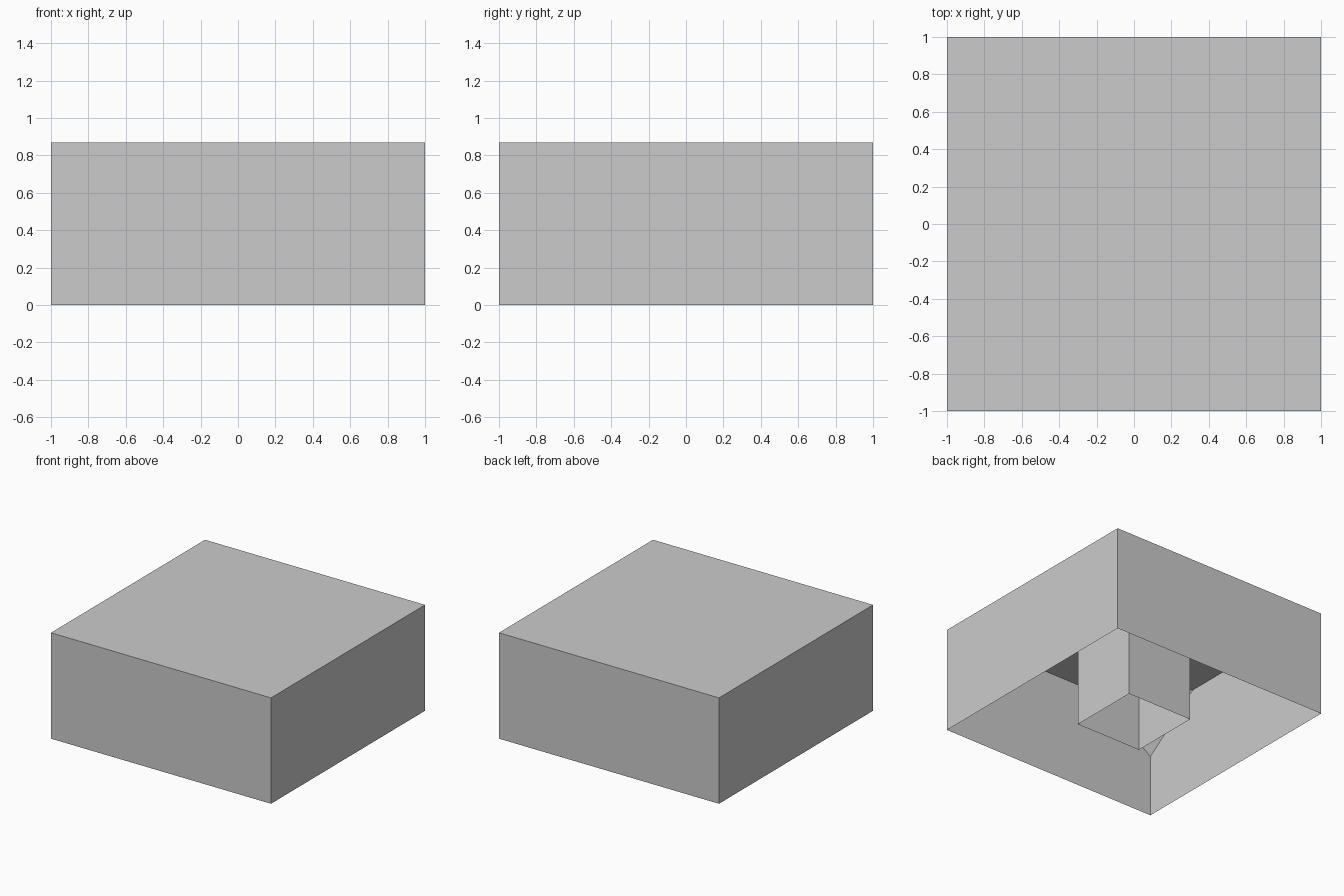
import bpy
import bmesh

if "Cube" in bpy.data.objects:
    bpy.data.objects.remove(bpy.data.objects["Cube"])

H = 0.87      # overall height
GUSSET = 0.5  # gusset reach along each wall
DROP = 0.36   # gusset reach down the corner


def make_object(name, bm):
    mesh = bpy.data.meshes.new(name)
    bm.to_mesh(mesh)
    bm.free()
    obj = bpy.data.objects.new(name, mesh)
    bpy.context.collection.objects.link(obj)
    return obj


def open_box(name, half, open_top):
    """Thin-walled square box, open below and optionally above."""
    bm = bmesh.new()
    bmesh.ops.create_cube(bm, size=1)
    bmesh.ops.translate(bm, verts=bm.verts, vec=(0, 0, 0.5))
    bmesh.ops.scale(bm, verts=bm.verts, vec=(2 * half, 2 * half, H))
    bm.normal_update()
    remove = [f for f in bm.faces
              if f.normal.z < -0.5 or (open_top and f.normal.z > 0.5)]
    bmesh.ops.delete(bm, geom=remove, context='FACES_ONLY')
    return make_object(name, bm)


# Outer shell: four walls and a flat top, open underneath
open_box("outer_shell", 1.0, False)

# Square tube hanging in the middle
open_box("centre_tube", 0.3, True)

# Sloping triangular gussets in the inside top corners
bm = bmesh.new()
tri = [bm.verts.new(p) for p in ((-1, -1, H - DROP),
                                 (-1, -1 + GUSSET, H),
                                 (-1 + GUSSET, -1, H))]
bm.faces.new(tri)
gussets = make_object("corner_gussets", bm)
mirror = gussets.modifiers.new("mirror", 'MIRROR')
mirror.use_axis = (True, True, False)
mirror.use_mirror_merge = False
